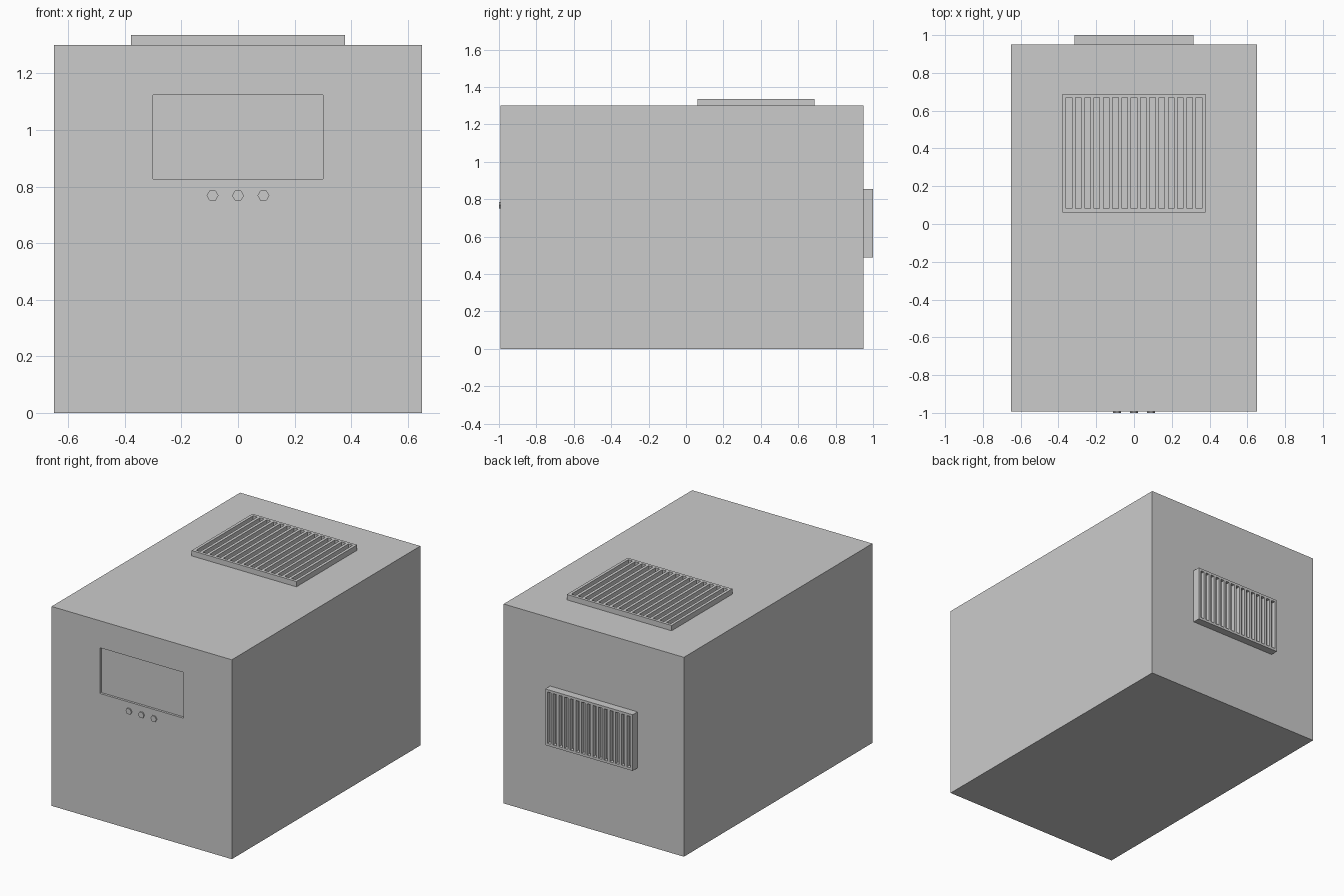
import bpy, bmesh, math
from mathutils import Vector

if "Cube" in bpy.data.objects:
    bpy.data.objects.remove(bpy.data.objects["Cube"])

FRONT, BACK, TOP = -0.992, 0.95, 1.30


def make_object(name, bm):
    bmesh.ops.recalc_face_normals(bm, faces=bm.faces)
    mesh = bpy.data.meshes.new(name)
    bm.to_mesh(mesh)
    bm.free()
    obj = bpy.data.objects.new(name, mesh)
    bpy.context.collection.objects.link(obj)
    return obj


def box(name, lo, hi, bevel_y_edges=0):
    lo, hi = Vector(lo), Vector(hi)
    bm = bmesh.new()
    bmesh.ops.create_cube(bm, size=1)
    bmesh.ops.scale(bm, vec=hi - lo, verts=bm.verts)
    bmesh.ops.translate(bm, vec=(lo + hi) / 2, verts=bm.verts)
    if bevel_y_edges:
        edges = [e for e in bm.edges
                 if abs(e.verts[0].co.y - e.verts[1].co.y) > 1e-4]
        bmesh.ops.bevel(bm, geom=edges, offset=bevel_y_edges, segments=2,
                        affect='EDGES', profile=0.5)
    return make_object(name, bm)


def grille(name, width, length, height, border, depth, slots=15):
    """Plate standing on z = 0 with a row of sunken slots in its top."""
    slot = (width - border * (slots + 1)) / slots
    xs = [-width / 2]
    for i in range(slots):
        xs += [xs[-1] + border, xs[-1] + border + slot]
    xs.append(width / 2)
    ys = [-length / 2, -length / 2 + border, length / 2 - border, length / 2]
    bm = bmesh.new()
    grid = [[bm.verts.new((x, y, height)) for y in ys] for x in xs]
    sunken = []
    for i in range(len(xs) - 1):
        for j in range(3):
            f = bm.faces.new((grid[i][j], grid[i + 1][j],
                              grid[i + 1][j + 1], grid[i][j + 1]))
            if j == 1 and i % 2 == 1:
                sunken.append(f)
    # outer walls
    rim = [e for e in bm.edges if e.is_boundary]
    res = bmesh.ops.extrude_edge_only(bm, edges=rim)
    for v in res['geom']:
        if isinstance(v, bmesh.types.BMVert):
            v.co.z = 0
    bmesh.ops.holes_fill(bm, edges=[e for e in bm.edges if e.is_boundary])
    # slot pockets
    res = bmesh.ops.extrude_discrete_faces(bm, faces=sunken)
    for f in res['faces']:
        for v in f.verts:
            v.co.z = height - depth
    return make_object(name, bm)


# Cabinet with a shallow recessed display on the front
cabinet = box("cabinet", (-0.65, FRONT, 0), (0.65, BACK, TOP))
cutter = box("display_cutter", (-0.302, FRONT - 0.1, 0.826),
             (0.302, FRONT + 0.015, 1.124), 0.004)
cutter.hide_render = True
mod = cabinet.modifiers.new("display_recess", 'BOOLEAN')
mod.object = cutter
mod.operation = 'DIFFERENCE'
mod.solver = 'EXACT'
bpy.context.view_layer.objects.active = cabinet
bpy.ops.object.modifier_apply(modifier=mod.name)
bpy.data.objects.remove(cutter)

# Three hexagonal buttons below the display
for label, x in (("left", -0.09), ("middle", 0), ("right", 0.09)):
    bm = bmesh.new()
    bmesh.ops.create_circle(bm, cap_ends=True, segments=6, radius=0.021)
    pts = [v.co.copy() for v in bm.verts]
    bm.clear()
    pts = [Vector((0.021 * math.cos(k * math.pi / 3), 0,
                   0.021 * math.sin(k * math.pi / 3))) for k in range(6)]
    face = bm.faces.new([bm.verts.new(p) for p in pts])
    res = bmesh.ops.extrude_face_region(bm, geom=[face], use_keep_orig=True)
    for v in res['geom']:
        if isinstance(v, bmesh.types.BMVert):
            v.co.y = -1.0 - FRONT
    button = make_object(label + "_button", bm)
    button.location = (x, FRONT, 0.768)

# Vent grilles on the top and the back
top_vent = grille("top_vent", 0.756, 0.626, 0.035, 0.019, 0.025)
top_vent.location = (0, 0.375, TOP)
back_vent = grille("back_vent", 0.63, 0.366, 0.05, 0.016, 0.025)
back_vent.rotation_euler.x = -math.pi / 2
back_vent.location = (0, BACK, 0.672)
